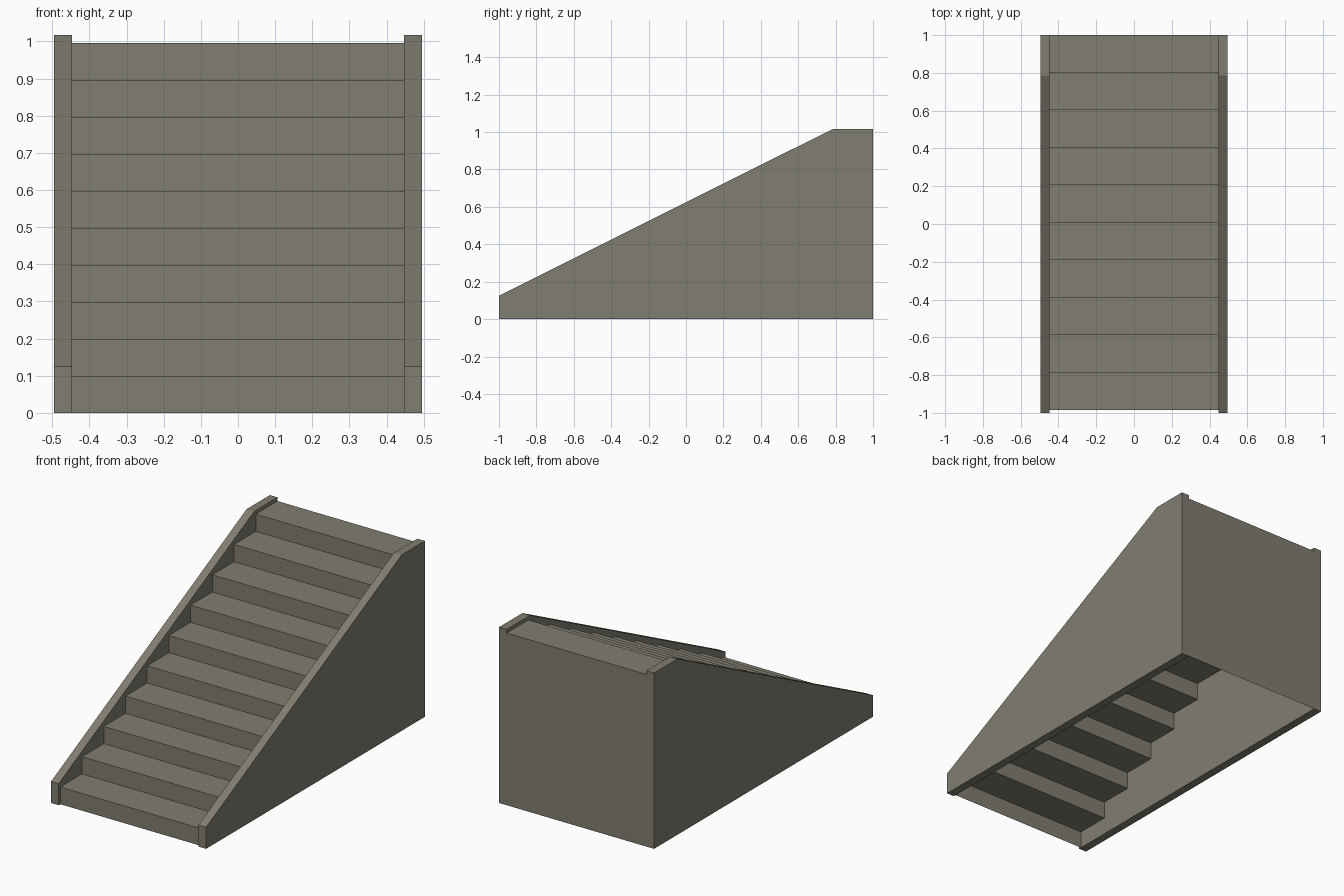
import bpy
import bmesh

if "Cube" in bpy.data.objects:
    bpy.data.objects.remove(bpy.data.objects["Cube"])

STEPS = 10
HALF_W, INNER = 0.496, 0.4475        # outer and inner x of the side walls
Y_FRONT, Y_BACK = -0.985, 1.0        # first riser and back
RUN = (Y_BACK - Y_FRONT) / STEPS
RISE = 0.996 / STEPS

stone = bpy.data.materials.new("warm grey stone")
stone.diffuse_color = (0.22, 0.205, 0.16, 1)
stone.use_nodes = True
stone.node_tree.nodes["Principled BSDF"].inputs["Base Color"].default_value = stone.diffuse_color


def make_object(name, bm):
    mesh = bpy.data.meshes.new(name)
    bm.to_mesh(mesh)
    bm.free()
    mesh.materials.append(stone)
    obj = bpy.data.objects.new(name, mesh)
    bpy.context.collection.objects.link(obj)
    return obj


def side_wall(name, x0, x1):
    """Solid wall: the side profile extruded along x."""
    profile = [(-1, 0), (1, 0), (1, 1.0175), (0.787, 1.0175), (-1, 0.125)]
    bm = bmesh.new()
    face = bm.faces.new([bm.verts.new((x0, y, z)) for y, z in profile])
    new = bmesh.ops.extrude_face_region(bm, geom=[face])["geom"]
    verts = [v for v in new if isinstance(v, bmesh.types.BMVert)]
    bmesh.ops.translate(bm, verts=verts, vec=(x1 - x0, 0, 0))
    bmesh.ops.recalc_face_normals(bm, faces=bm.faces)
    make_object(name, bm)


def sheet(name, path):
    """Open sheet: a (y, z) path swept between the side walls."""
    bm = bmesh.new()
    rows = [[bm.verts.new((x, y, z)) for x in (-INNER, INNER)] for y, z in path]
    for a, b in zip(rows, rows[1:]):
        bm.faces.new((a[0], a[1], b[1], b[0]))
    make_object(name, bm)


# Side walls
side_wall("left_side_wall", -HALF_W, -INNER)
side_wall("right_side_wall", INNER, HALF_W)

# Risers and treads, hollow underneath
path = [(Y_FRONT, 0)]
for i in range(STEPS):
    path.append((Y_FRONT + i * RUN, (i + 1) * RISE))
    path.append((Y_FRONT + (i + 1) * RUN, (i + 1) * RISE))
sheet("steps", path)

# Back wall closing the tall end
sheet("back_wall", [(Y_BACK, STEPS * RISE), (Y_BACK, 0)])
